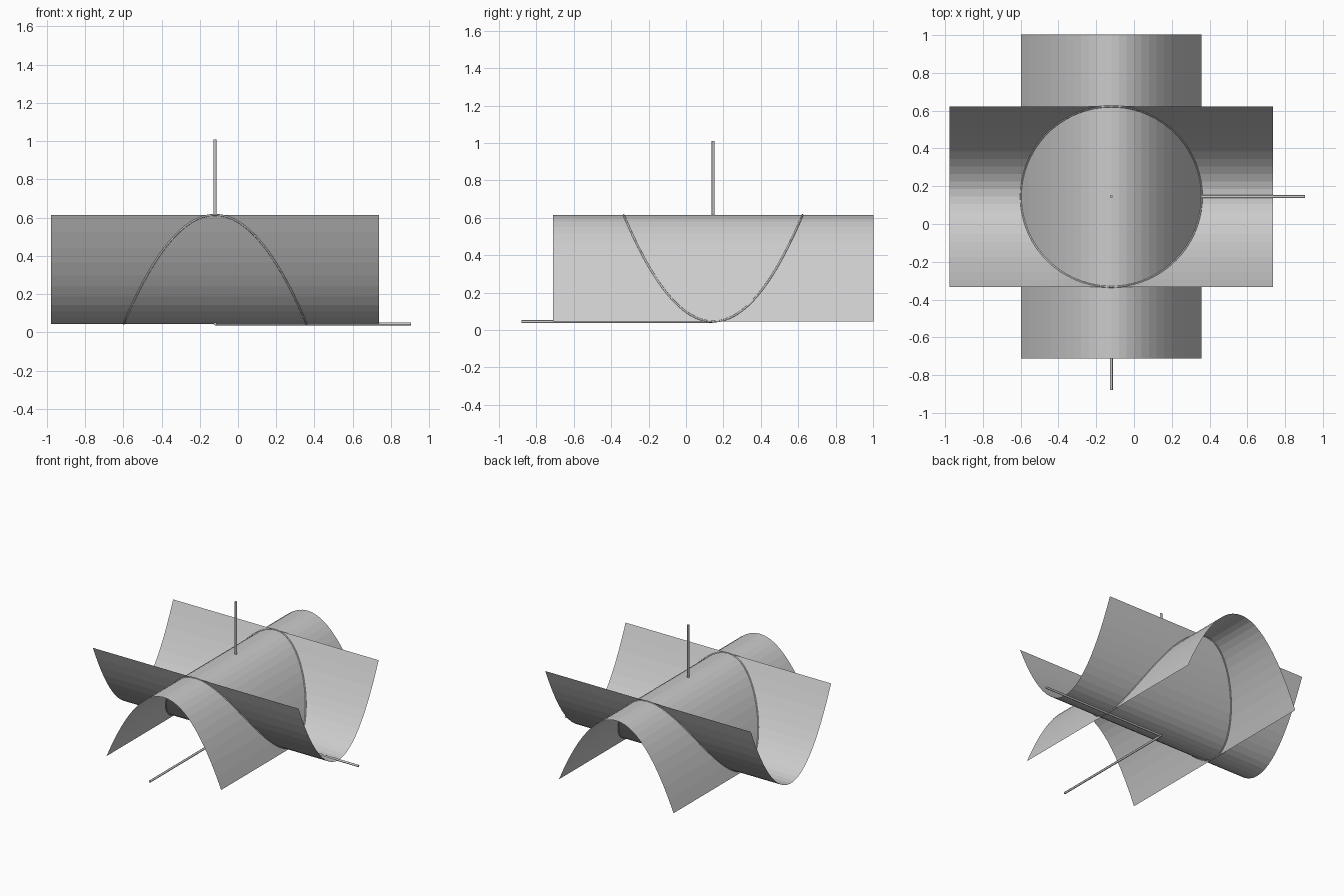
import bpy
from math import sin, cos, tau

if "Cube" in bpy.data.objects:
    bpy.data.objects.remove(bpy.data.objects["Cube"])

CX, CY, BASE = -0.12, 0.145, 0.045   # origin of the axes
HEIGHT, HALF = 0.57, 0.478           # parabola height and half width
LENGTH = 0.857                       # half length of each sheet
K = HEIGHT / HALF ** 2
SEGMENTS = 24


def add_sheet(name, point):
    """Extrude a parabola into an open sheet; point(t, s) places each vertex."""
    verts, faces = [], []
    for i in range(SEGMENTS + 1):
        t = HALF * (2 * i / SEGMENTS - 1)
        verts += [point(t, -LENGTH), point(t, LENGTH)]
    for i in range(SEGMENTS):
        a = 2 * i
        faces.append((a, a + 1, a + 3, a + 2))
    mesh = bpy.data.meshes.new(name)
    mesh.from_pydata(verts, [], faces)
    obj = bpy.data.objects.new(name, mesh)
    bpy.context.collection.objects.link(obj)
    return obj


def add_tube(name, points, radius, closed=False):
    """Round tube along a path of points."""
    curve = bpy.data.curves.new(name, 'CURVE')
    curve.dimensions = '3D'
    curve.bevel_depth = radius
    curve.bevel_resolution = 2
    curve.use_fill_caps = not closed
    spline = curve.splines.new('POLY')
    spline.points.add(len(points) - 1)
    for p, co in zip(spline.points, points):
        p.co = (*co, 1)
    spline.use_cyclic_u = closed
    obj = bpy.data.objects.new(name, curve)
    bpy.context.collection.objects.link(obj)
    return obj


# Arched sheet running along y, trough sheet running along x
add_sheet("arched_sheet", lambda t, s: (CX + t, CY - s, BASE + HEIGHT - K * t * t))
add_sheet("trough_sheet", lambda t, s: (CX + s, CY + t, BASE + K * t * t))

# Curve where the two sheets meet
ring = []
for i in range(96):
    a = tau * i / 96
    ring.append((CX + HALF * cos(a), CY + HALF * sin(a), BASE + HEIGHT * sin(a) ** 2))
add_tube("intersection_curve", ring, 0.005, closed=True)

# Three axis rods from the common origin
origin = (CX, CY, BASE)
ends = {
    "forward_axis": (CX, -0.88, BASE),
    "side_axis": (0.905, CY, BASE),
    "vertical_axis": (CX, CY, 1.01),
}
for name, end in ends.items():
    add_tube(name, [origin, end], 0.008)
